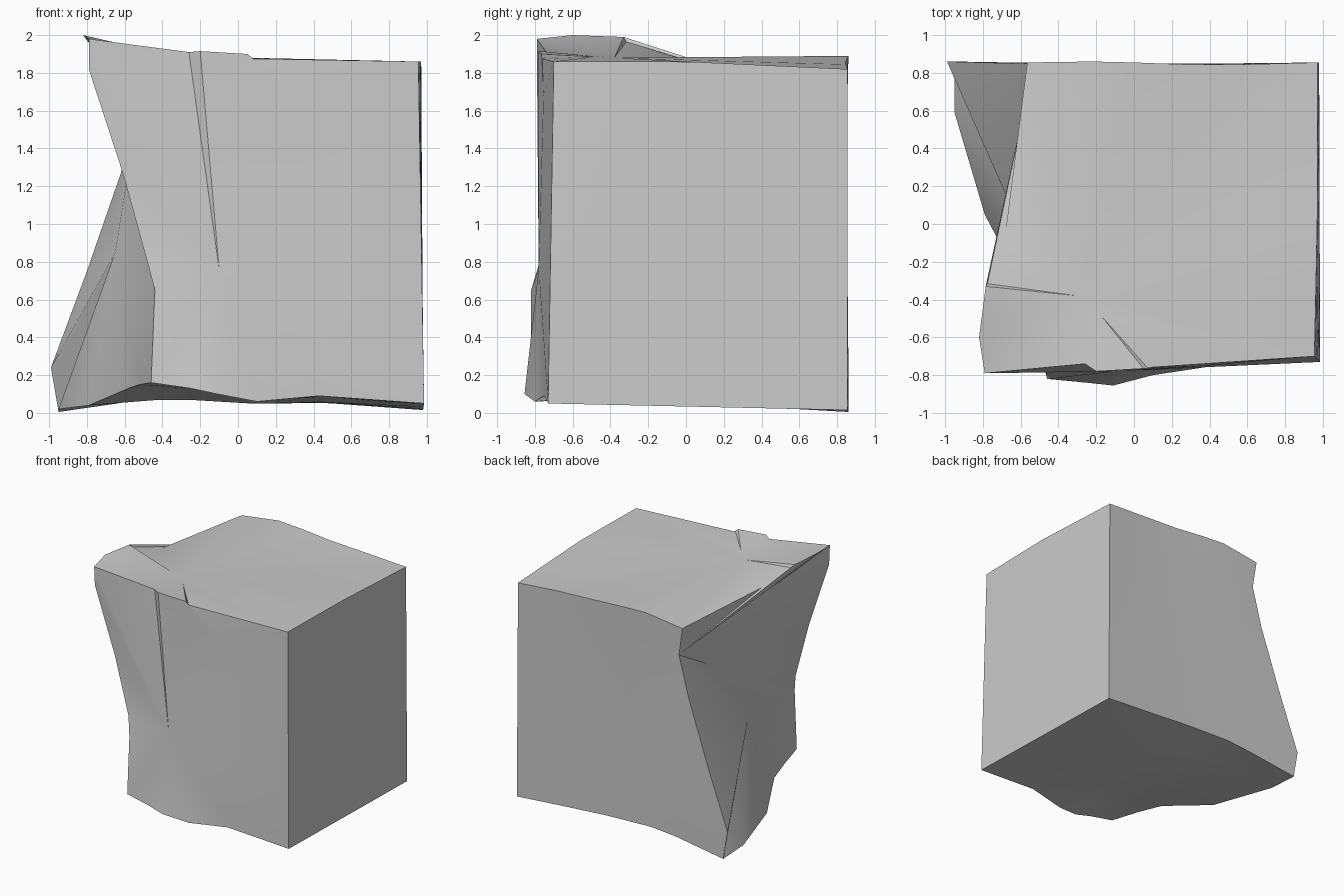
import bpy
import bmesh
from math import radians
from mathutils import Vector

default = bpy.data.objects.get("Cube")
if default:
    bpy.data.objects.remove(default, do_unlink=True)


def fractions(points):
    """Share of the path length reached at each point."""
    total = [0.0]
    for a, b in zip(points, points[1:]):
        total.append(total[-1] + (b - a).length)
    return [t / total[-1] for t in total]


def path(*points):
    return [Vector(p) for p in points]


def follow(points, partner):
    """Resample a simple path so that it pairs with a detailed one."""
    own = fractions(points)
    result = []
    for f in fractions(partner):
        i = max(k for k in range(len(own) - 1) if own[k] <= f)
        result.append(points[i].lerp(points[i + 1], (f - own[i]) / (own[i + 1] - own[i])))
    return result


def add_patch(bm, low, high, start, end):
    """Blend four border paths into one grid of faces."""
    us = [(a + b) / 2 for a, b in zip(fractions(low), fractions(high))]
    vs = [(a + b) / 2 for a, b in zip(fractions(start), fractions(end))]
    grid = []
    for j, v in enumerate(vs):
        row = []
        for i, u in enumerate(us):
            across = low[i].lerp(high[i], v)
            along = start[j].lerp(end[j], u)
            corners = low[0].lerp(low[-1], u).lerp(high[0].lerp(high[-1], u), v)
            row.append(bm.verts.new(across + along - corners))
        grid.append(row)
    for r0, r1 in zip(grid, grid[1:]):
        for i in range(len(r0) - 1):
            bm.faces.new((r0[i], r0[i + 1], r1[i + 1], r1[i]))


def add_fan(bm, hub, rim):
    """Flat facets that run from one point to a rim path."""
    for a, b in zip(rim, rim[1:]):
        bm.faces.new([bm.verts.new(p) for p in (hub, a, b)])


# Upright corner edges, from bottom to top
front_right_edge = path((-.46, -.82, .16), (-.44, -.82, .65), (-.48, -.775, .8),
                        (-.61, -.77, 1.27), (-.79, -.78, 1.82), (-.79, -.79, 1.98))
back_right_edge = path((-.95, .86, .005), (-.99, .86, .24), (-.8, .855, .75),
                       (-.62, .85, 1.27), (-.53, .85, 1.61), (-.565, .855, 1.845))
front_left_edge = follow(path((.985, -.73, .05), (.955, -.7, 1.86)), front_right_edge)
back_left_edge = follow(path((.98, .855, .015), (.97, .855, 1.82)), front_right_edge)

# Chipped edges along the front and back
top_front = path((-.79, -.79, 1.98), (-.26, -.74, 1.91), (-.2, -.78, 1.915),
                 (.05, -.765, 1.9), (.07, -.76, 1.875), (.955, -.7, 1.86))
bottom_front = path((-.46, -.82, .16), (-.25, -.84, .13), (-.11, -.855, .1),
                    (.1, -.8, .06), (.43, -.75, .09), (.985, -.73, .05))
top_back = path((-.565, .855, 1.845), (-.22, .86, 1.89), (0, .855, 1.88),
                (.27, .845, 1.86), (.6, .845, 1.845), (.97, .855, 1.82))
bottom_back = path((-.95, .86, .005), (-.5, .85, .07), (-.27, .85, .09),
                   (.15, .85, .075), (.5, .85, .05), (.98, .855, .015))

# Edges along the two sides, with the raised lip on the right
top_right = path((-.79, -.79, 1.98), (-.82, -.6, 2), (-.785, -.33, 1.99),
                 (-.78, -.315, 1.965), (-.68, -.04, 1.88), (-.565, .855, 1.845))
bottom_right = path((-.46, -.82, .16), (-.52, -.58, .15), (-.58, -.35, .13),
                    (-.79, .05, .04), (-.95, .59, .02), (-.95, .86, .005))
top_left = follow(path((.955, -.7, 1.86), (.97, 0, 1.86), (.97, .855, 1.82)), top_right)
bottom_left = follow(path((.985, -.73, .05), (.98, .855, .015)), bottom_right)

bm = bmesh.new()

# Smooth sides: back, left and underside
add_patch(bm, bottom_back, top_back, back_right_edge, back_left_edge)
add_patch(bm, bottom_left, top_left, front_left_edge, back_left_edge)
add_patch(bm, bottom_front, bottom_back, bottom_right, bottom_left)

# Front: a tapering crack and a small chip below the top edge
crack_end = Vector((-.1, -.78, .76))
chip_end = Vector((.32, -.755, 1.68))
add_fan(bm, crack_end, bottom_front + front_left_edge[1:] + [chip_end]
        + top_front[3::-1] + front_right_edge[-2::-1])
add_fan(bm, chip_end, top_front[3:])

# Top: the raised lip breaks down to the flat part
lip_end = Vector((-.3, -.38, 1.88))
chip_top = Vector((-.17, -.49, 1.885))
add_fan(bm, lip_end, top_right + top_back[1:] + top_left[-2::-1]
        + [chip_top] + top_front[2::-1])
add_fan(bm, chip_top, top_front[2:])

# Right: twisted side that folds along a diagonal crease
fold = Vector((-.65, .09, .85))
crease_top = back_right_edge[4]
add_fan(bm, fold, front_right_edge[1::-1] + bottom_right[1:]
        + back_right_edge[1:5] + [front_right_edge[1]])
add_fan(bm, crease_top, front_right_edge[1:] + top_right[1:])

bmesh.ops.remove_doubles(bm, verts=bm.verts[:], dist=0.0005)
bmesh.ops.recalc_face_normals(bm, faces=bm.faces[:])

mesh = bpy.data.meshes.new("stone_block")
bm.to_mesh(mesh)
bm.free()
block = bpy.data.objects.new("stone_block", mesh)
bpy.context.collection.objects.link(block)

# Plain grey stone
stone = bpy.data.materials.new("grey_stone")
stone.use_nodes = True
colour = (.6, .6, .6, 1)
stone.diffuse_color = colour
stone.node_tree.nodes["Principled BSDF"].inputs["Base Color"].default_value = colour
mesh.materials.append(stone)

bpy.ops.object.select_all(action="DESELECT")
block.select_set(True)
bpy.context.view_layer.objects.active = block
bpy.ops.object.shade_smooth_by_angle(angle=radians(30))
